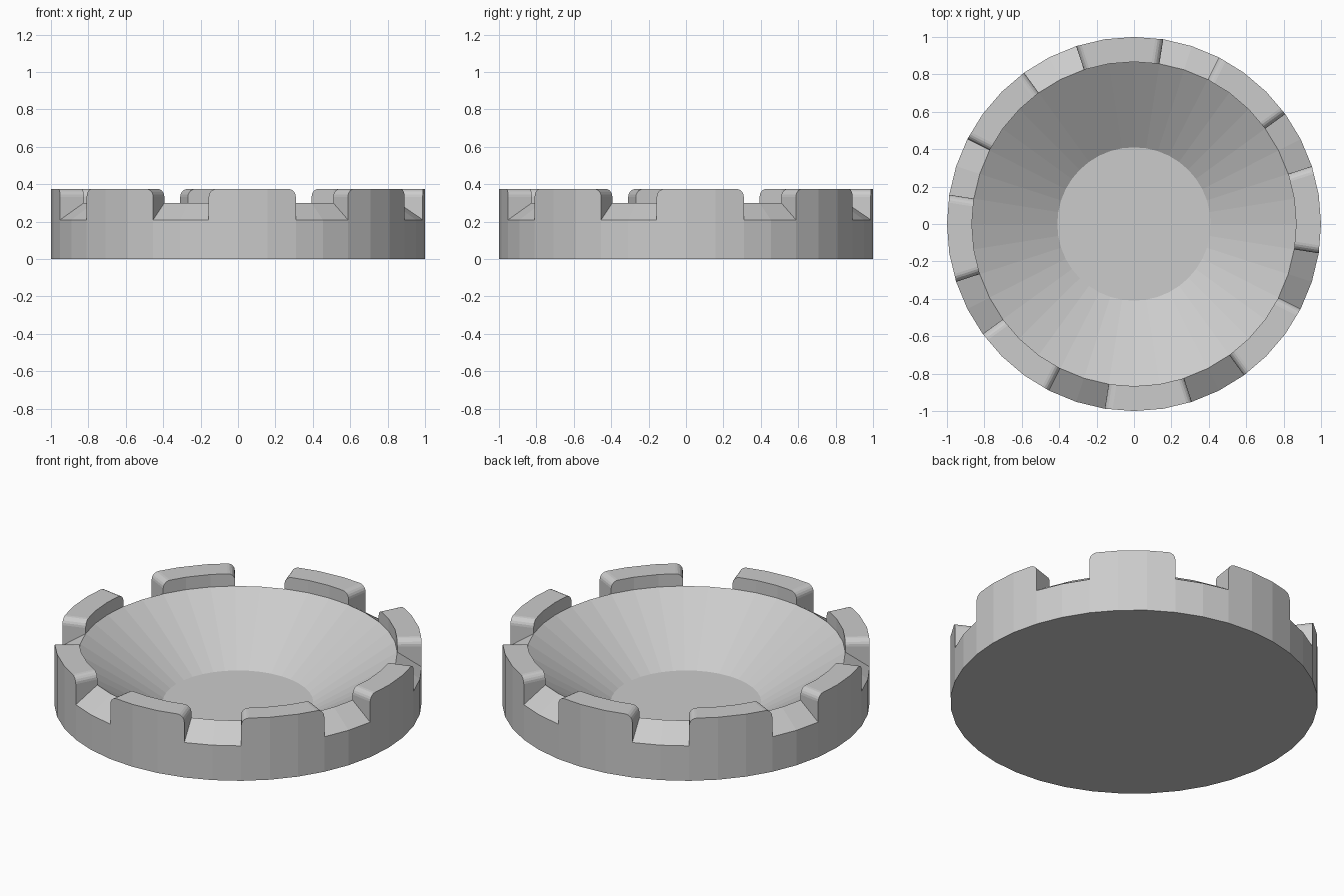
import bpy, bmesh, math

if "Cube" in bpy.data.objects:
    bpy.data.objects.remove(bpy.data.objects["Cube"])

SIDES = 40
TOP = 0.375
# profile (radius, z): base edge, outer notch edge, inner rim, bowl floor
PROFILE = [(1.0, 0.0), (1.0, 0.21), (0.867, 0.30), (0.41, 0.006)]

bm = bmesh.new()


def ring(radius, z):
    step = 2 * math.pi / SIDES
    return [bm.verts.new((radius * math.cos(i * step), radius * math.sin(i * step), z))
            for i in range(SIDES)]


# dish body: lathe of the profile, closed with flat base and bowl floor
rings = [ring(r, z) for r, z in PROFILE]
tooth_groups = {}
for k in range(len(rings) - 1):
    a, b = rings[k], rings[k + 1]
    for i in range(SIDES):
        j = (i + 1) % SIDES
        face = bm.faces.new((a[i], a[j], b[j], b[i]))
        # three of every five rim segments carry a tooth
        if k == 1 and i % 5 in (4, 0, 1):
            tooth_groups.setdefault(((i + 1) // 5) % 8, []).append(face)
bm.faces.new(list(reversed(rings[0])))
bm.faces.new(rings[-1])

# teeth: raise the sloped rim segments to one flat height
for faces in tooth_groups.values():
    out = bmesh.ops.extrude_face_region(bm, geom=faces)
    for v in (g for g in out["geom"] if isinstance(g, bmesh.types.BMVert)):
        v.co.z = TOP
    old = [f for f in faces if f.is_valid]
    if old:
        bmesh.ops.delete(bm, geom=old, context='FACES_ONLY')

# rounded upper corners at both ends of each tooth
bm.normal_update()
ends = []
for e in bm.edges:
    a, b = e.verts
    if min(a.co.z, b.co.z) > TOP - 0.001 and len(e.link_faces) == 2:
        radial = abs(a.co.xy.length - b.co.xy.length) > 0.1
        if radial and e.calc_face_angle() > 1.0:
            ends.append(e)
bmesh.ops.bevel(bm, geom=ends, offset=0.042, segments=5, profile=0.5, affect='EDGES')

bmesh.ops.recalc_face_normals(bm, faces=bm.faces[:])
mesh = bpy.data.meshes.new("notched_dish")
bm.to_mesh(mesh)
bm.free()
dish = bpy.data.objects.new("notched_dish", mesh)
bpy.context.collection.objects.link(dish)
